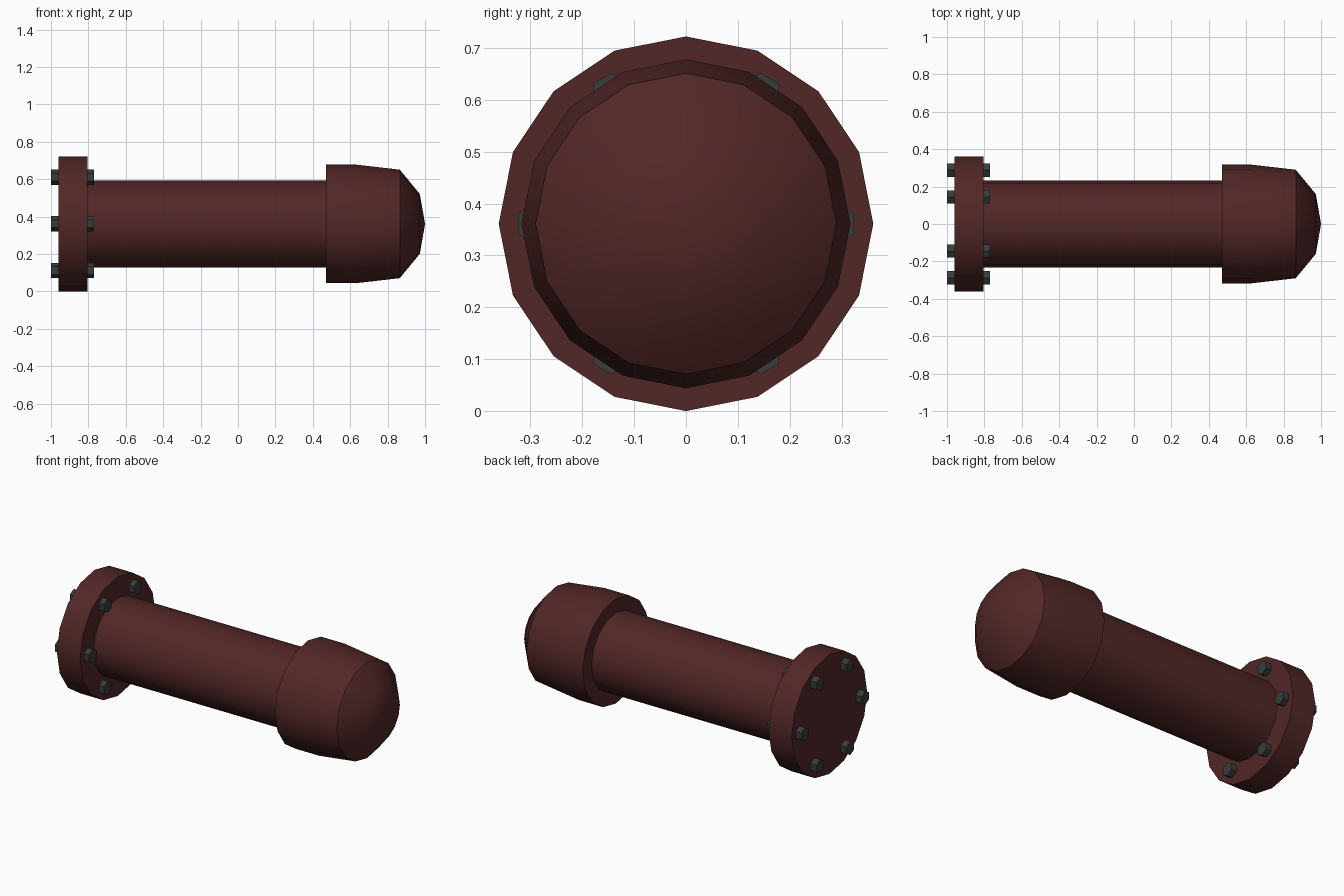
import bpy, math
from mathutils import Matrix

old = bpy.data.objects.get("Cube")
if old:
    bpy.data.objects.remove(old, do_unlink=True)

AXIS_Z = 0.361   # height of the pipe axis
SIDES = 16


def material(name, color):
    mat = bpy.data.materials.new(name)
    mat.use_nodes = True
    mat.diffuse_color = color
    mat.node_tree.nodes["Principled BSDF"].inputs["Base Color"].default_value = color
    return mat


def lathe(name, profile, sides, mat, y=0.0, z=AXIS_Z, smooth=True):
    """Revolve (x, radius) points around an axis along x; ends are closed."""
    verts, faces, rings = [], [], []
    for x, r in profile:
        count = sides if r > 0 else 1
        rings.append(range(len(verts), len(verts) + count))
        for i in range(count):
            a = math.tau * i / sides
            verts.append((x, r * math.sin(a), r * math.cos(a)))
    for a, b in zip(rings, rings[1:]):
        for i in range(sides):
            j = (i + 1) % sides
            if len(b) == 1:
                faces.append((a[i], a[j], b[0]))
            else:
                faces.append((a[i], a[j], b[j], b[i]))
    faces.append(tuple(reversed(rings[0])))
    if len(rings[-1]) > 1:
        faces.append(tuple(rings[-1]))
    # Turn the winding so that normals point outwards
    faces = [tuple(reversed(f)) for f in faces]
    mesh = bpy.data.meshes.new(name)
    mesh.from_pydata(verts, [], faces)
    mesh.materials.append(mat)
    obj = bpy.data.objects.new(name, mesh)
    obj.matrix_world = Matrix.Translation((0, y, z))
    bpy.context.collection.objects.link(obj)
    if smooth:
        bpy.ops.object.select_all(action='DESELECT')
        obj.select_set(True)
        bpy.context.view_layer.objects.active = obj
        bpy.ops.object.shade_smooth_by_angle(angle=math.radians(35))
    return obj


red = material("dark red paint", (0.085, 0.020, 0.020, 1))
steel = material("dark steel", (0.040, 0.045, 0.043, 1))

# Pipe, end flange and domed cap
lathe("pipe", [(-0.85, 0.233), (0.50, 0.233)], SIDES, red)
lathe("flange", [(-0.96, 0.361), (-0.805, 0.361)], SIDES, red)
lathe("end_cap", [(0.47, 0.317), (0.63, 0.317), (0.865, 0.290),
                  (0.972, 0.160), (1.0, 0)], SIDES, red)

# Six hexagonal bolts running through the flange
for k in range(6):
    a = math.tau * k / 6
    lathe(f"flange_bolt_{k + 1}", [(-1.0, 0.041), (-0.77, 0.041)], 6, steel,
          y=0.288 * math.cos(a), z=AXIS_Z + 0.288 * math.sin(a), smooth=False)
